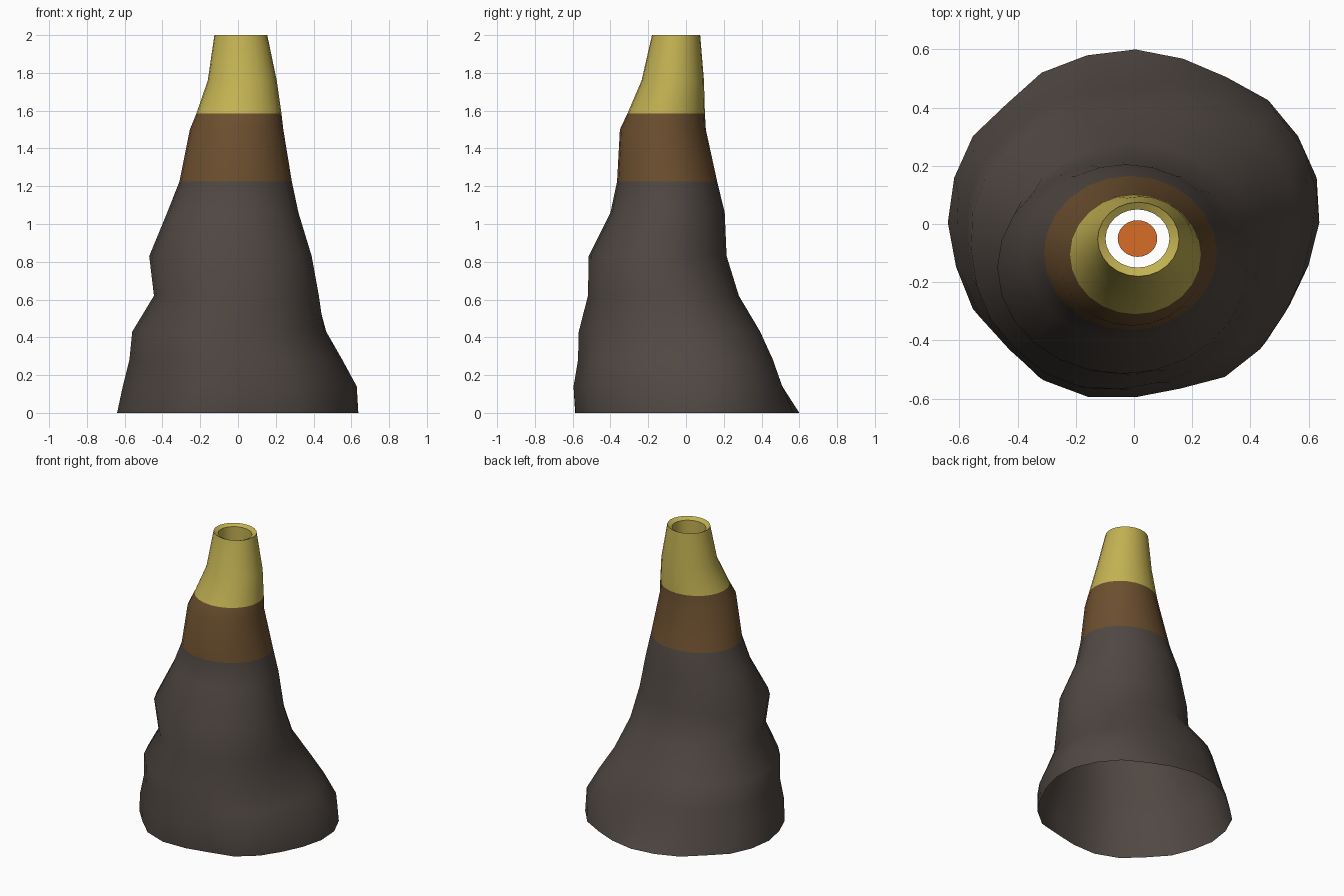
import bpy
import bmesh
import math

VENT_CENTRE = (0.012, -0.05)

# Uneven foot outline: relative reach at equal angles, counter-clockwise from +x
FOOT = [0.98, 1, 1, 1, 0.97, 0.98, 1, 1, 1, 0.97, 1, 1,
        1, 0.99, 1, 0.99, 1.03, 1.03, 0.99, 0.965, 1, 0.98, 0.95, 0.955]
SIDES = len(FOOT)

default_cube = bpy.data.objects.get("Cube")
if default_cube:
    bpy.data.objects.remove(default_cube, do_unlink=True)


def make_material(name, colour):
    material = bpy.data.materials.new(name)
    material.use_nodes = True
    material.diffuse_color = (*colour, 1)
    shader = material.node_tree.nodes["Principled BSDF"]
    shader.inputs["Base Color"].default_value = (*colour, 1)
    shader.inputs["Roughness"].default_value = 0.9
    return material


grey_rock = make_material("dark grey rock", (0.080, 0.064, 0.055))
brown_rock = make_material("brown rock", (0.15, 0.078, 0.028))
yellow_crust = make_material("yellow crust", (0.54, 0.44, 0.085))
orange_glow = make_material("orange glow", (0.68, 0.15, 0.02))


def finish(name, bm, materials):
    mesh = bpy.data.meshes.new(name)
    bm.to_mesh(mesh)
    bm.free()
    for material in materials:
        mesh.materials.append(material)
    obj = bpy.data.objects.new(name, mesh)
    bpy.context.collection.objects.link(obj)
    bpy.ops.object.select_all(action="DESELECT")
    obj.select_set(True)
    bpy.context.view_layer.objects.active = obj
    bpy.ops.object.shade_smooth_by_angle(angle=math.radians(50))
    return obj


def add_ring(bm, centre, radii, z, reach=lambda i, a: 1):
    """Add an oval ring whose radius is scaled point by point by reach."""
    ring = []
    for i in range(SIDES):
        a = math.tau * i / SIDES
        scale = reach(i, a)
        ring.append(bm.verts.new((centre[0] + radii[0] * scale * math.cos(a),
                                  centre[1] + radii[1] * scale * math.sin(a), z)))
    return ring


def bridge(bm, lower, upper, slot):
    for i in range(SIDES):
        j = (i + 1) % SIDES
        face = bm.faces.new((lower[i], lower[j], upper[j], upper[i]))
        face.material_index = slot


def rock_reach(z):
    """Uneven foot that fades upward, with fuller rear diagonals near the ground."""
    fade = max(0, 1 - z / 0.8)
    bulge = 0.1 if 0.1 < z < 0.5 else 0

    def reach(i, a):
        side = 1 if math.cos(a) > 0 else 0.5
        swell = bulge * side * abs(math.sin(2 * a)) if math.sin(a) > 0 else 0
        return 1 + (FOOT[i] - 1) * fade + swell
    return reach


# Lopsided rock profile: height, left and right reach, front and back reach
PROFILE = [
    (0, -0.64, 0.65, -0.59, 0.60),
    (0.14, -0.61, 0.62, -0.60, 0.51),
    (0.28, -0.575, 0.545, -0.575, 0.46),
    (0.43, -0.56, 0.46, -0.57, 0.39),
    (0.62, -0.445, 0.43, -0.52, 0.28),
    (0.83, -0.47, 0.39, -0.515, 0.215),
    (1.06, -0.375, 0.32, -0.40, 0.205),
    (1.225, -0.31, 0.285, -0.365, 0.165),
    (1.5, -0.255, 0.24, -0.35, 0.105),
    (1.585, -0.22, 0.23, -0.31, 0.10),
    (1.76, -0.16, 0.205, -0.235, 0.095),
    (2, -0.125, 0.155, -0.18, 0.075),
]

# Chimney shell, banded by height, with a rim and an open vent throat
bm = bmesh.new()
previous = None
previous_z = 0
for z, x_low, x_high, y_low, y_high in PROFILE:
    ring = add_ring(bm, ((x_low + x_high) / 2, (y_low + y_high) / 2),
                    ((x_high - x_low) / 2, (y_high - y_low) / 2), z, rock_reach(z))
    if previous:
        slot = 0 if previous_z < 1.2 else 1 if previous_z < 1.55 else 2
        bridge(bm, previous, ring, slot)
    previous, previous_z = ring, z

for z in (1.985, 1.8):
    ring = add_ring(bm, VENT_CENTRE, (0.11, 0.10), z)
    bridge(bm, previous, ring, 2)
    previous = ring
finish("rock_chimney", bm, [grey_rock, brown_rock, yellow_crust])

# Glowing disc floating inside the throat
bm = bmesh.new()
bm.faces.new(add_ring(bm, VENT_CENTRE, (0.068, 0.063), 1.6))
finish("glowing_core", bm, [orange_glow])
